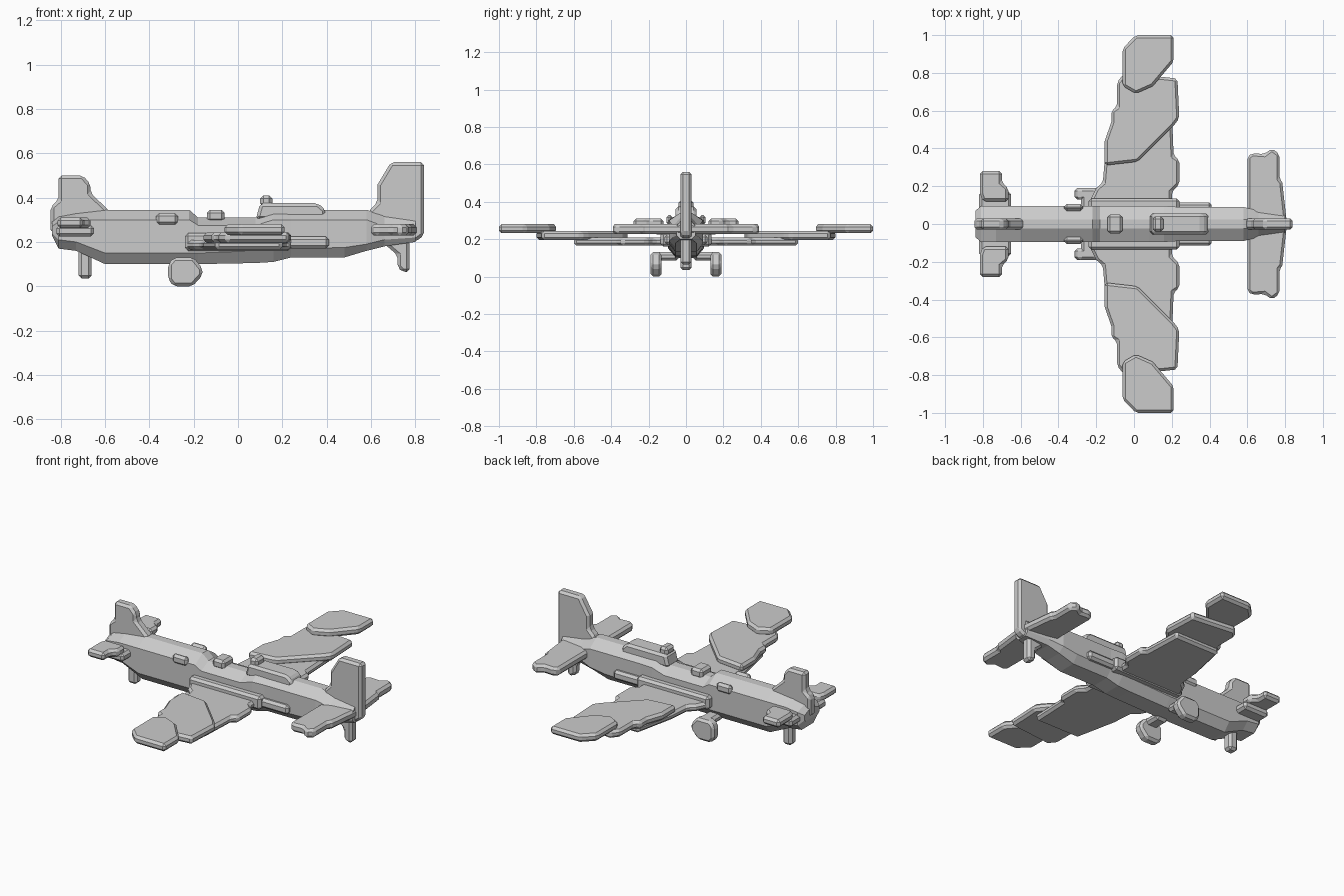
import bpy, bmesh
from mathutils import Vector


def finish(name, bm, bevel):
    bmesh.ops.recalc_face_normals(bm, faces=bm.faces)
    me = bpy.data.meshes.new(name)
    bm.to_mesh(me)
    bm.free()
    ob = bpy.data.objects.new(name, me)
    bpy.context.collection.objects.link(ob)
    if bevel:
        m = ob.modifiers.new("chamfer", 'BEVEL')
        m.width, m.segments = bevel, 1
        m.limit_method, m.angle_limit = 'ANGLE', 0.6
    return ob


def prism(name, pts, lo, hi, axis='z', bevel=0.014, mirror=False):
    """Extrude an outline: axis z uses (x, y) points, axis y uses (x, z) points."""
    bm = bmesh.new()
    place = (lambda p, d: (p[0], p[1], d)) if axis == 'z' else (lambda p, d: (p[0], d, p[1]))
    a = [bm.verts.new(place(p, lo)) for p in pts]
    b = [bm.verts.new(place(p, hi)) for p in pts]
    bm.faces.new(a)
    bm.faces.new(b[::-1])
    n = len(pts)
    for i in range(n):
        bm.faces.new((a[i], b[i], b[(i + 1) % n], a[(i + 1) % n]))
    ob = finish(name, bm, bevel)
    if mirror:
        m = ob.modifiers.new("mirror", 'MIRROR')
        m.use_axis = (False, True, False)
        m.use_mirror_merge = False
    return ob


def box(name, x0, x1, y0, y1, z0, z1, bevel=0.014, mirror=False):
    return prism(name, [(x0, y0), (x1, y0), (x1, y1), (x0, y1)], z0, z1, 'z', bevel, mirror)


# Fuselage lofted through stations: x, bottom, belly edge, shoulder, top, half width
stations = [
    (-0.84, 0.23, 0.24, 0.27, 0.29, 0.07), (-0.81, 0.17, 0.21, 0.29, 0.315, 0.095),
    (-0.73, 0.16, 0.20, 0.30, 0.33, 0.095), (-0.60, 0.10, 0.15, 0.30, 0.345, 0.095),
    (-0.22, 0.10, 0.15, 0.30, 0.345, 0.095), (-0.18, 0.10, 0.15, 0.275, 0.31, 0.095),
    (0.08, 0.105, 0.16, 0.275, 0.31, 0.095), (0.16, 0.11, 0.16, 0.30, 0.345, 0.095),
    (0.24, 0.13, 0.17, 0.30, 0.345, 0.09), (0.48, 0.13, 0.175, 0.30, 0.345, 0.09),
    (0.58, 0.16, 0.19, 0.30, 0.345, 0.09), (0.66, 0.18, 0.21, 0.27, 0.32, 0.07),
    (0.80, 0.20, 0.22, 0.27, 0.30, 0.05)]
bm = bmesh.new()
rings = []
for x, zb, ze, zs, zt, w in stations:
    half = [(0.025, zt), (w, zs), (w, ze), (0.055 if w > 0.06 else 0.03, zb)]
    loop = half + [(-y, z) for y, z in reversed(half)]
    rings.append([bm.verts.new((x, y, z)) for y, z in loop])
for r, s in zip(rings, rings[1:]):
    for i in range(8):
        j = (i + 1) % 8
        bm.faces.new((r[i], r[j], s[j], s[i]))
bm.faces.new(rings[0])
bm.faces.new(rings[-1][::-1])
finish("fuselage", bm, 0)

# Stepped wing: three overlapping slabs that climb towards the tip
prism("wing_inner", [(-0.24, 0.0), (-0.24, 0.11), (-0.20, 0.19), (-0.165, 0.22), (-0.155, 0.34),
                     (-0.13, 0.46), (-0.10, 0.60), (0.20, 0.60), (0.21, 0.36), (0.24, 0.34),
                     (0.24, 0.21), (0.20, 0.17), (0.20, 0.0)], 0.165, 0.208, mirror=True)
prism("wing_middle", [(-0.155, 0.31), (-0.155, 0.44), (-0.12, 0.54), (-0.12, 0.60), (-0.09, 0.62),
                      (-0.09, 0.75), (-0.05, 0.80), (0.23, 0.77), (0.24, 0.56), (0.21, 0.52),
                      (0.02, 0.33)], 0.196, 0.243, mirror=True)
prism("wing_tip", [(-0.06, 0.73), (-0.06, 0.93), (0.01, 1.0), (0.21, 1.0), (0.21, 0.86),
                   (0.10, 0.73), (0.01, 0.69)], 0.232, 0.28, mirror=True)

# Wing root fairings
box("wing_root", -0.24, 0.24, -0.135, 0.135, 0.16, 0.24)
box("rear_root_fairing", 0.20, 0.41, -0.115, 0.115, 0.17, 0.225)
box("side_block", -0.37, -0.27, 0.07, 0.105, 0.275, 0.33, mirror=True)

# Canopy and top details
prism("canopy", [(0.08, 0.30), (0.10, 0.375), (0.36, 0.375), (0.395, 0.345), (0.395, 0.30)],
      -0.055, 0.055, 'y')
box("canopy_knob", 0.10, 0.155, -0.04, 0.04, 0.36, 0.41)
box("top_hatch", -0.14, -0.06, -0.05, 0.05, 0.29, 0.345)

# Upright fins at both ends
prism("front_fin", [(-0.845, 0.24), (-0.845, 0.36), (-0.81, 0.39), (-0.81, 0.50), (-0.70, 0.50),
                    (-0.665, 0.46), (-0.665, 0.42), (-0.58, 0.34), (-0.58, 0.28)],
      -0.03, 0.03, 'y')
prism("rear_fin", [(0.58, 0.28), (0.59, 0.34), (0.63, 0.38), (0.63, 0.46), (0.69, 0.56),
                   (0.84, 0.56), (0.84, 0.23), (0.80, 0.20), (0.62, 0.22)],
      -0.03, 0.03, 'y')

# Small front plane, with raised outer ends
box("front_plane_inner", -0.82, -0.65, 0.0, 0.17, 0.225, 0.275, mirror=True)
prism("front_plane_outer", [(-0.80, 0.12), (-0.815, 0.16), (-0.815, 0.28), (-0.70, 0.28),
                            (-0.70, 0.22), (-0.665, 0.19), (-0.665, 0.12)],
      0.262, 0.31, mirror=True)

# Rear tailplane
prism("rear_plane", [(0.60, 0.0), (0.60, 0.355), (0.625, 0.375), (0.69, 0.37), (0.73, 0.40),
                     (0.77, 0.37), (0.77, 0.24), (0.785, 0.22), (0.81, 0.0)],
      0.228, 0.28, mirror=True)

# Nose leg and tail leg
box("nose_leg", -0.72, -0.66, -0.03, 0.03, 0.035, 0.20)
prism("tail_leg", [(0.65, 0.23), (0.65, 0.20), (0.72, 0.14), (0.72, 0.085), (0.74, 0.065),
                   (0.775, 0.065), (0.775, 0.23)], -0.03, 0.03, 'y')

# Main wheels and their struts
prism("main_wheel", [(-0.315, 0.03), (-0.29, 0.0), (-0.205, 0.0), (-0.16, 0.05), (-0.16, 0.08),
                     (-0.20, 0.13), (-0.29, 0.13), (-0.315, 0.10)], 0.13, 0.19, 'y', mirror=True)
box("wheel_strut", -0.28, -0.20, 0.04, 0.17, 0.085, 0.13, mirror=True)
